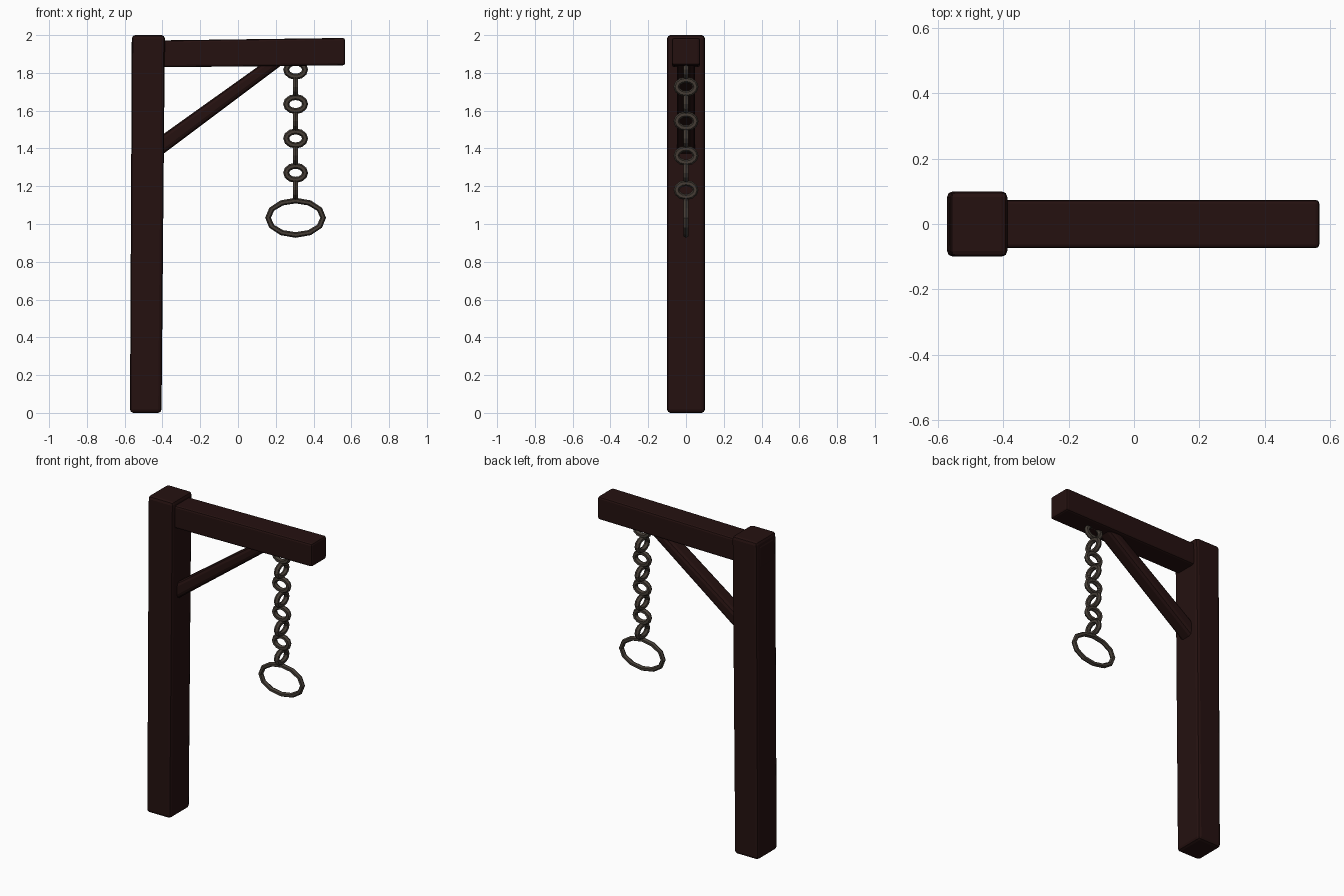
import bpy, bmesh, math
from mathutils import Vector

cube = bpy.data.objects.get("Cube")
if cube:
    bpy.data.objects.remove(cube)


def material(name, color):
    m = bpy.data.materials.new(name)
    m.use_nodes = True
    m.diffuse_color = color
    bsdf = m.node_tree.nodes["Principled BSDF"]
    bsdf.inputs["Base Color"].default_value = color
    bsdf.inputs["Roughness"].default_value = 0.8
    return m


wood = material("dark wood", (0.018, 0.0055, 0.005, 1))
iron = material("old iron", (0.058, 0.046, 0.036, 1))


def add_object(name, bm, mat):
    bmesh.ops.recalc_face_normals(bm, faces=bm.faces)
    mesh = bpy.data.meshes.new(name)
    bm.to_mesh(mesh)
    bm.free()
    mesh.materials.append(mat)
    obj = bpy.data.objects.new(name, mesh)
    bpy.context.collection.objects.link(obj)
    return obj


def timber(name, profile, half_depth, bevel):
    """Extrude an x-z outline along y and round its edges."""
    bm = bmesh.new()
    face = bm.faces.new([bm.verts.new((x, -half_depth, z)) for x, z in profile])
    result = bmesh.ops.extrude_face_region(bm, geom=[face])
    moved = [v for v in result["geom"] if isinstance(v, bmesh.types.BMVert)]
    bmesh.ops.translate(bm, verts=moved, vec=(0, 2 * half_depth, 0))
    obj = add_object(name, bm, wood)
    mod = obj.modifiers.new("worn edges", "BEVEL")
    mod.width = bevel
    mod.segments = 2
    return obj


def ring(name, center, half_width, half_height, tube, sides=12, turned=False):
    """Oval link in the x-z plane, or in the y-z plane when turned."""
    bm = bmesh.new()
    loops = []
    minor = 6
    for i in range(sides):
        a = math.tau * i / sides
        out = Vector((math.cos(a), 0, math.sin(a)))
        base = Vector((half_width * out.x, 0, half_height * out.z))
        loop = []
        for j in range(minor):
            b = math.tau * j / minor
            p = base + tube * (math.cos(b) * out + math.sin(b) * Vector((0, 1, 0)))
            if turned:
                p = Vector((-p.y, p.x, p.z))
            loop.append(bm.verts.new(p + Vector(center)))
        loops.append(loop)
    for i in range(sides):
        cur, nxt = loops[i], loops[(i + 1) % sides]
        for j in range(minor):
            k = (j + 1) % minor
            bm.faces.new((cur[j], nxt[j], nxt[k], cur[k]))
    return add_object(name, bm, iron)


# Timber frame
timber("post", [(-0.572, 0), (-0.405, 0), (-0.387, 2), (-0.562, 2)], 0.1, 0.018)
timber("beam", [(-0.565, 1.828), (0.567, 1.84), (0.567, 1.985), (-0.565, 1.97)], 0.074, 0.012)
timber("brace", [(-0.45, 1.33), (0.26, 1.863), (0.147, 1.863), (-0.45, 1.437)], 0.048, 0.022)

# Chain of alternating links
chain_x = 0.305
for n in range(8):
    ring(f"chain_link_{n + 1}", (chain_x, 0, 1.817 - 0.091 * n),
         0.05, 0.037, 0.016, turned=n % 2 == 1)

# Large hanging ring
ring("hanging_ring", (chain_x, 0, 1.033), 0.146, 0.091, 0.015)
